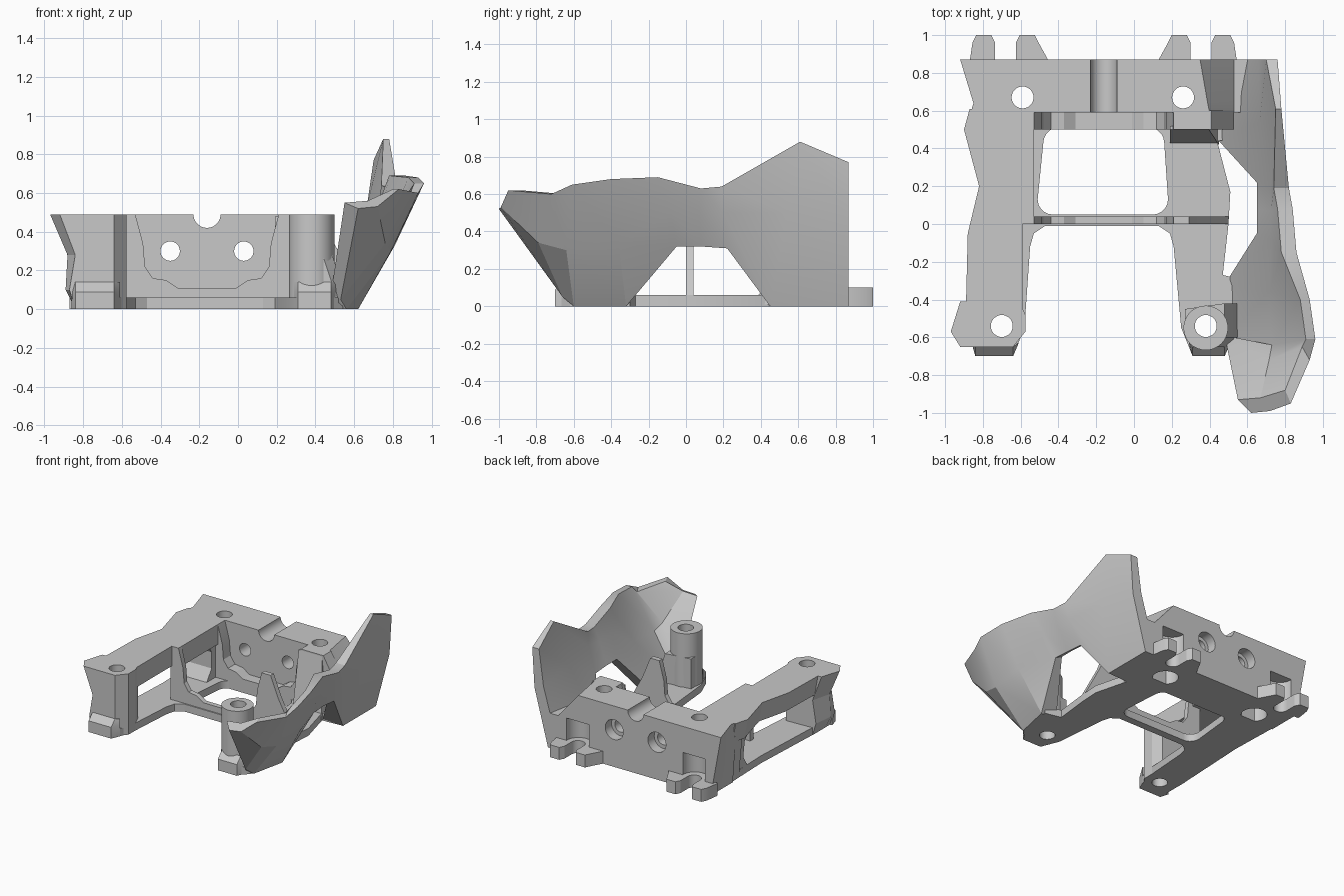
import bpy, bmesh
from math import sin, cos, pi, radians
from mathutils import Matrix

if "Cube" in bpy.data.objects:
    bpy.data.objects.remove(bpy.data.objects["Cube"])

grey = bpy.data.materials.new("neutral grey")
grey.use_nodes = True
colour = (.58, .58, .58, 1)
grey.diffuse_color = colour
grey.node_tree.nodes["Principled BSDF"].inputs["Base Color"].default_value = colour


def finish(name, bm):
    """Turn a bmesh into a named grey object."""
    bmesh.ops.recalc_face_normals(bm, faces=bm.faces)
    mesh = bpy.data.meshes.new(name)
    bm.to_mesh(mesh)
    bm.free()
    mesh.materials.append(grey)
    obj = bpy.data.objects.new(name, mesh)
    bpy.context.collection.objects.link(obj)
    return obj


def loft(name, rings):
    """Capped skin through rings of equal point count."""
    bm = bmesh.new()
    loops = [[bm.verts.new(p) for p in ring] for ring in rings]
    n = len(loops[0])
    for a, b in zip(loops, loops[1:]):
        for i in range(n):
            j = (i + 1) % n
            bm.faces.new((a[i], a[j], b[j], b[i]))
    bm.faces.new(loops[0])
    bm.faces.new(loops[-1])
    return finish(name, bm)


def slab(name, outline, low, high):
    """Plan outline raised from low to high."""
    return loft(name, [[(x, y, z) for x, y in outline] for z in (low, high)])


def wall(name, outline, front, back):
    """Upright outline in x and z, drawn from front to back."""
    return loft(name, [[(x, y, z) for x, z in outline] for y in (front, back)])


def rod(name, centre, radius, length, along_y=False):
    bm = bmesh.new()
    turn = Matrix.Rotation(radians(90 if along_y else 0), 4, 'X')
    bmesh.ops.create_cone(bm, cap_ends=True, segments=32, radius1=radius,
                          radius2=radius, depth=length,
                          matrix=Matrix.Translation(centre) @ turn)
    return finish(name, bm)


def cut(obj, cutters):
    """Subtract the cutters, bake the result and drop the helpers."""
    for cutter in cutters:
        cutter.hide_render = True
        mod = obj.modifiers.new("cut", 'BOOLEAN')
        mod.operation, mod.solver, mod.object = 'DIFFERENCE', 'EXACT', cutter
    bpy.context.view_layer.update()
    graph = bpy.context.evaluated_depsgraph_get()
    baked = bpy.data.meshes.new_from_object(obj.evaluated_get(graph))
    obj.modifiers.clear()
    obj.data = baked
    for cutter in cutters:
        bpy.data.objects.remove(cutter)


def rounded(corners, r):
    """Round every corner of a roughly rectangular outline, given counter-clockwise."""
    cx = sum(p[0] for p in corners) / len(corners)
    cy = sum(p[1] for p in corners) / len(corners)
    out = []
    for k, (x, y) in enumerate(corners):
        ox, oy = x - r * (1 if x > cx else -1), y - r * (1 if y > cy else -1)
        for i in range(6):
            a = pi + k * pi / 2 + i * pi / 10
            out.append((ox + r * cos(a), oy + r * sin(a)))
    return out


BACK_HOLES = [(-.59, .67), (.26, .67)]
RAIL_HOLE, ROUND_HOLE = (-.7, -.54), (.38, -.54)
SLOTS = (-.68, .355)


def bolt_holes(*places):
    return [rod("cutter", (x, y, .3), .058, 1) for x, y in places]


def counterbores():
    return [rod("cutter", (x, y, 0), .095, .3) for x, y in BACK_HOLES]


def slot_cutters():
    return [rod("cutter", (x, .87, 0), .055, .5) for x in SLOTS]


# Base plate with two legs and a rounded window
base = slab("base_plate", [
    (.6, .87), (.6, .45), (.44, .44), (.51, .17), (.5, 0), (.47, -.27), (.6, -.3),
    (.54, -.62), (.46, -.7), (.31, -.7), (.25, -.55), (.21, -.12), (.19, -.05), (.13, -.01),
    (-.47, -.01), (-.53, -.05), (-.55, -.12), (-.58, -.55), (-.64, -.7), (-.84, -.7),
    (-.84, -.45), (-.81, .2), (-.83, .87)], 0, .06)
window = slab("cutter", rounded([(-.51, .05), (.18, .05), (.16, .51), (-.48, .51)], .08), -.1, .2)
cut(base, [window] + bolt_holes(*BACK_HOLES, RAIL_HOLE, ROUND_HOLE) + counterbores() + slot_cutters())

# Back block: waisted at its right end, sloping at its left end
rings = []
for y, side, slope in ((.87, -.92, .35), (.64, -.85, .39), (.59, -.865, .4)):
    rings.append([(-.83, y, 0), (.6, y, 0), (.6, y, .28), (.53, y, .28), (slope, y, .49), (side, y, .49)])
block = loft("back_block", rings)
cutters = bolt_holes(*BACK_HOLES) + counterbores()
cutters.append(rod("cutter", (-.16, .74, .49), .07, .6, True))
for x in (-.35, .03):
    cutters.append(rod("cutter", (x, .74, .3), .05, .6, True))
    cutters.append(rod("cutter", (x, .87, .3), .08, .16, True))
for x in SLOTS:
    cutters.append(rod("cutter", (x, .86, .19), .1, .18))
cut(block, cutters + slot_cutters())

# The stepped U cut shared by the ledge and the cross rib
U = [(-.53, .49), (-.49, .34), (-.48, .22), (-.44, .16), (-.37, .15), (-.31, .11),
     (-.01, .11), (.05, .15), (.12, .16), (.16, .22), (.17, .34), (.21, .49)]
wall("back_ledge", U + [(.41, .49), (.53, .28), (.53, 0), (-.82, 0), (-.865, .49)], .5, .6)
wall("cross_rib", U + [(.29, .49), (.36, .32), (.5, .06), (.5, .01), (-.6, .01), (-.6, .49)], 0, .04)

# Buttress in front of the ledge
loft("ledge_ramp", [[(.19, y, z), (.45 - z / 9, y, z), (.45 - z / 9, .52, z), (.19, .52, z)]
                    for y, z in ((.42, .01), (.5, .48))])

# Side rail over the open side, with its rear pillar
loft("side_rail", [[(x + t, y, z) for x, y in ((-.87, .61), (-.9, .5), (-.82, .2), (-.88, -.05), (-.89, -.45))]
                   + [(-.59, -.45, z), (-.59, 0, z), (-.53, 0, z), (-.53, .61, z)]
                   for z, t in ((.33, .03), (.49, 0))])
loft("rear_pillar", [[(-.81 - z / 10, .55, z), (-.81 - z / 10, y, z), (-.55, y, z), (-.55, .55, z)]
                     for y, z in ((.36, .02), (.45, .15), (.45, .28), (.38, .4))])

# Front post under the rail, flared at its top and chamfered at its foot
rings = []
for z, x, corner in ((0, -.84, -.84), (.1, -.89, -.87), (.28, -.88, -.84), (.49, -.97, -.92)):
    rings.append([(corner, -.41, z), (x, -.57, z), (corner, -.65, z), (-.64, -.65, z),
                  (-.575, -.57, z), (-.575, -.48, z), (-.61, -.4, z)])
post = loft("rail_post", rings)
cut(post, bolt_holes(RAIL_HOLE))

# Round front post beside the shield, with a skirt sloping down to the shield
round_post = rod("round_post", (.38, -.55, .265), .118, .45)
cut(round_post, bolt_holes(ROUND_HOLE))
skirt = loft("round_post_skirt", [
    [(.27, -.45, z), (.27, -.57, z), (.32, -.65, z), (x - .05, -.65, z), (x, -.6, z), (x, -.42, z)]
    for z, x in ((.02, .56), (.12, .54), (.3, .48))])
cut(skirt, bolt_holes(ROUND_HOLE))

# Sloping foot pads in front of both posts
for name, left, right in (("rail_foot", -.84, -.64), ("round_foot", .31, .48)):
    loft(name, [[(left, y, z), (right, y, z), (right + .03, -.63, z), (left - .02, -.63, z)]
                for y, z in ((-.7, 0), (-.7, .09), (-.65, .14))])

# Hooked tabs behind the block, mirrored around each slot
for x in SLOTS:
    for s in (-1, 1):
        flare = .23 if s * (x + .16) < 0 else .19
        outline = [(.055, .84), (.055, .96), (.075, 1), (.155, 1), (.175, .96), (flare, .86), (flare, .84)]
        slab("mounting_tab", [(x + s * a, b) for a, b in outline], 0, .1)

# Faceted shield: lower, middle and upper edge, with wall widths, at each station
STATIONS = [
    ((.62, .87, 0), (.74, .87, .45), (.76, .87, .77), .1, .06),
    ((.62, .45, 0), (.77, .54, .5), (.78, .61, .88), .18, .03),
    ((.7, .22, .31), (.79, .2, .5), (.82, .19, .64), .05, .08),
    ((.7, .08, .32), (.79, .07, .5), (.84, .08, .63), .05, .08),
    ((.71, -.05, .32), (.79, -.08, .5), (.86, -.15, .69), .06, .08),
    ((.62, -.32, 0), (.81, -.36, .33), (.93, -.4, .68), .14, .05),
    ((.56, -.6, 0), (.79, -.64, .3), (.96, -.61, .65), .07, .05),
    ((.53, -.66, .05), (.76, -.79, .34), (.93, -.72, .6), .05, .04),
    ((.62, -1, .52), (.72, -.99, .53), (.83, -.95, .62), .07, .03)]
rings = []
for low, mid, high, wide, thin in STATIONS:
    inward = .07 if low[1] < -.62 else 0
    widths = (thin, (wide + thin) / 2, wide)
    inner = [(x - w, y + inward, z + (.03 if z else 0) * (z < .6))
             for (x, y, z), w in zip((high, mid, low), widths)]
    rings.append([low, mid, high] + inner)
loft("side_shield", rings)

# Crisp edges with smooth round surfaces
for obj in bpy.context.collection.objects:
    if obj.type == 'MESH' and obj.data.materials and obj.data.materials[0] == grey:
        bpy.ops.object.select_all(action='DESELECT')
        obj.select_set(True)
        bpy.context.view_layer.objects.active = obj
        bpy.ops.object.shade_smooth_by_angle(angle=radians(20))
